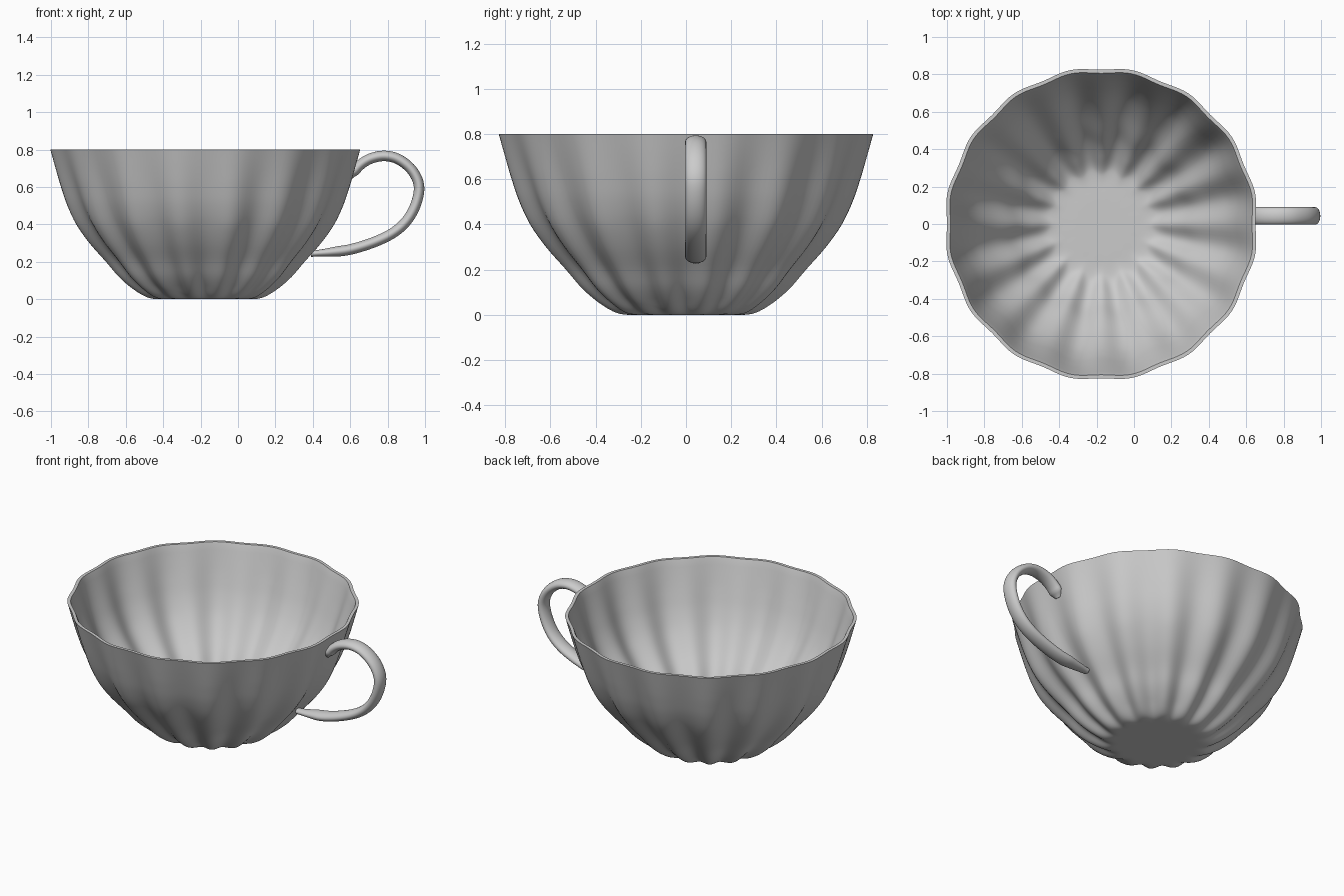
import bpy, bmesh, math
from mathutils import Vector

if "Cube" in bpy.data.objects:
    bpy.data.objects.remove(bpy.data.objects["Cube"])

CUP_X = -0.175
FLUTES = 16
SEGS = 192


def spline(points, steps):
    """Catmull-Rom curve through the points."""
    p = [Vector(q) for q in points]
    p = [2 * p[0] - p[1]] + p + [2 * p[-1] - p[-2]]
    out = []
    for i in range(1, len(p) - 2):
        a, b, c, d = p[i - 1:i + 3]
        for k in range(steps):
            t = k / steps
            out.append(0.5 * (2 * b + (c - a) * t + (2 * a - 5 * b + 4 * c - d) * t * t
                              + (3 * b - a - 3 * c + d) * t ** 3))
    return out + [p[-2]]


def skin(name, rings):
    """Join rings of points into a closed smooth surface, capping both ends."""
    bm = bmesh.new()
    vs = [[bm.verts.new(p) for p in ring] for ring in rings]
    n = len(rings[0])
    for a, b in zip(vs, vs[1:]):
        for j in range(n):
            k = (j + 1) % n
            bm.faces.new((a[j], a[k], b[k], b[j]))
    bm.faces.new(vs[0])
    bm.faces.new(vs[-1])
    bmesh.ops.recalc_face_normals(bm, faces=bm.faces)
    me = bpy.data.meshes.new(name)
    bm.to_mesh(me)
    bm.free()
    ob = bpy.data.objects.new(name, me)
    bpy.context.collection.objects.link(ob)
    bpy.context.view_layer.objects.active = ob
    ob.select_set(True)
    bpy.ops.object.shade_smooth_by_angle(angle=math.radians(50))
    ob.select_set(False)
    return ob


def flute_depth(r):
    """Flutes fade out on the floor and soften at the rim."""
    keys = [(0.12, 0), (0.28, 0.014), (0.38, 0.022), (0.68, 0.02), (0.78, 0.013), (0.832, 0.007)]
    if r <= keys[0][0]:
        return 0
    for (r0, d0), (r1, d1) in zip(keys, keys[1:]):
        if r <= r1:
            return d0 + (d1 - d0) * (r - r0) / (r1 - r0)
    return keys[-1][1]


# fluted bowl: outer wall up, over the rim, inner wall down
outer = spline([(0.04, 0), (0.15, 0), (0.25, 0), (0.31, 0.014), (0.38, 0.06), (0.45, 0.12),
                (0.52, 0.2), (0.61, 0.3), (0.682, 0.4), (0.733, 0.5), (0.77, 0.6),
                (0.802, 0.7), (0.832, 0.8)], 4)
WALL = 0.02
inner = []
for i, p in enumerate(outer):
    t = (outer[min(i + 1, len(outer) - 1)] - outer[max(i - 1, 0)]).normalized()
    q = p + WALL * Vector((-t.y, t.x))
    inner.append(Vector((q.x, min(q.y, 0.8))))
profile = [(p.x, p.y, flute_depth(p.x)) for p in outer]
profile += [(q.x, q.y, flute_depth(p.x)) for p, q in reversed(list(zip(outer, inner)))]
rings = []
for r, z, d in profile:
    ring = []
    for j in range(SEGS):
        a = 2 * math.pi * j / SEGS
        rr = r - d * math.cos(FLUTES * a)
        ring.append((CUP_X + rr * math.cos(a), rr * math.sin(a), max(z, 0)))
    rings.append(ring)
skin("cup_bowl", rings)

# looped handle: flattened oval tube with rounded top end and tapered lower end
path = spline([(0.60, 0.655), (0.65, 0.715), (0.71, 0.752), (0.785, 0.766), (0.86, 0.747),
               (0.93, 0.69), (0.967, 0.61), (0.955, 0.52), (0.91, 0.43), (0.84, 0.362),
               (0.74, 0.31), (0.61, 0.268), (0.50, 0.252), (0.39, 0.243)], 6)
HANDLE_Y = 0.043
rings = []
last = len(path) - 1
for i, p in enumerate(path):
    t = (path[min(i + 1, last)] - path[max(i - 1, 0)]).normalized()
    s = min(1, 0.45 + 0.2 * i, 0.5 + 0.06 * (last - i))
    ring = []
    for j in range(24):
        a = 2 * math.pi * j / 24
        u = 0.028 * max(s, 0.6) * math.cos(a)
        ring.append((p.x - t.y * u, HANDLE_Y + 0.047 * s * math.sin(a), p.y + t.x * u))
    rings.append(ring)
skin("cup_handle", rings)
